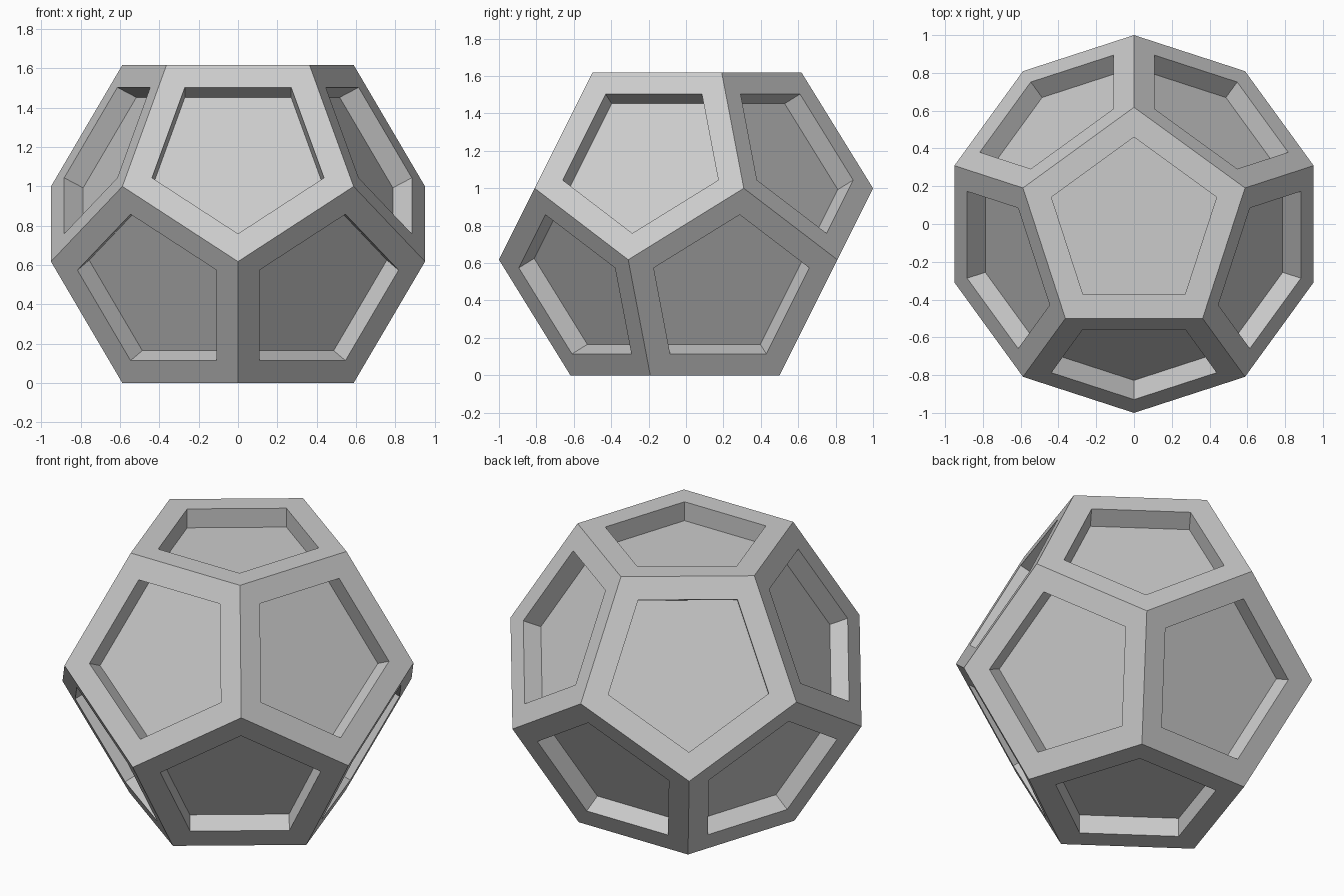
import bpy, bmesh
from math import sin, cos, radians, sqrt

if "Cube" in bpy.data.objects:
    bpy.data.objects.remove(bpy.data.objects["Cube"])

PHI = (1 + sqrt(5)) / 2
RIM = 0.128      # width of the frame around each face
DEPTH = 0.1135   # depth of each pentagonal pocket

bm = bmesh.new()

# Four rings of five points: radius, height, start angle
rings = [(1 / PHI, PHI, 90), (1, 1, 90), (1, 1 / PHI, -90), (1 / PHI, 0, -90)]
for r, z, start in rings:
    for k in range(5):
        a = radians(start + 72 * k)
        bm.verts.new((r * cos(a), r * sin(a), z))

# Solid dodecahedron with clean pentagons
bmesh.ops.convex_hull(bm, input=bm.verts[:])
bmesh.ops.dissolve_limit(bm, angle_limit=radians(2), verts=bm.verts[:], edges=bm.edges[:])
bmesh.ops.recalc_face_normals(bm, faces=bm.faces[:])

# Frame each pentagon, then sink its centre with straight walls
pockets = bm.faces[:]
bmesh.ops.inset_individual(bm, faces=pockets, thickness=RIM, use_even_offset=True)
normals = [f.normal.copy() for f in pockets]
for face, n in zip(pockets, normals):
    floor = bmesh.ops.extrude_discrete_faces(bm, faces=[face])["faces"][0]
    bmesh.ops.translate(bm, verts=floor.verts[:], vec=-n * DEPTH)

bmesh.ops.recalc_face_normals(bm, faces=bm.faces[:])
mesh = bpy.data.meshes.new("recessed_dodecahedron")
bm.to_mesh(mesh)
bm.free()
obj = bpy.data.objects.new("recessed_dodecahedron", mesh)
bpy.context.collection.objects.link(obj)
